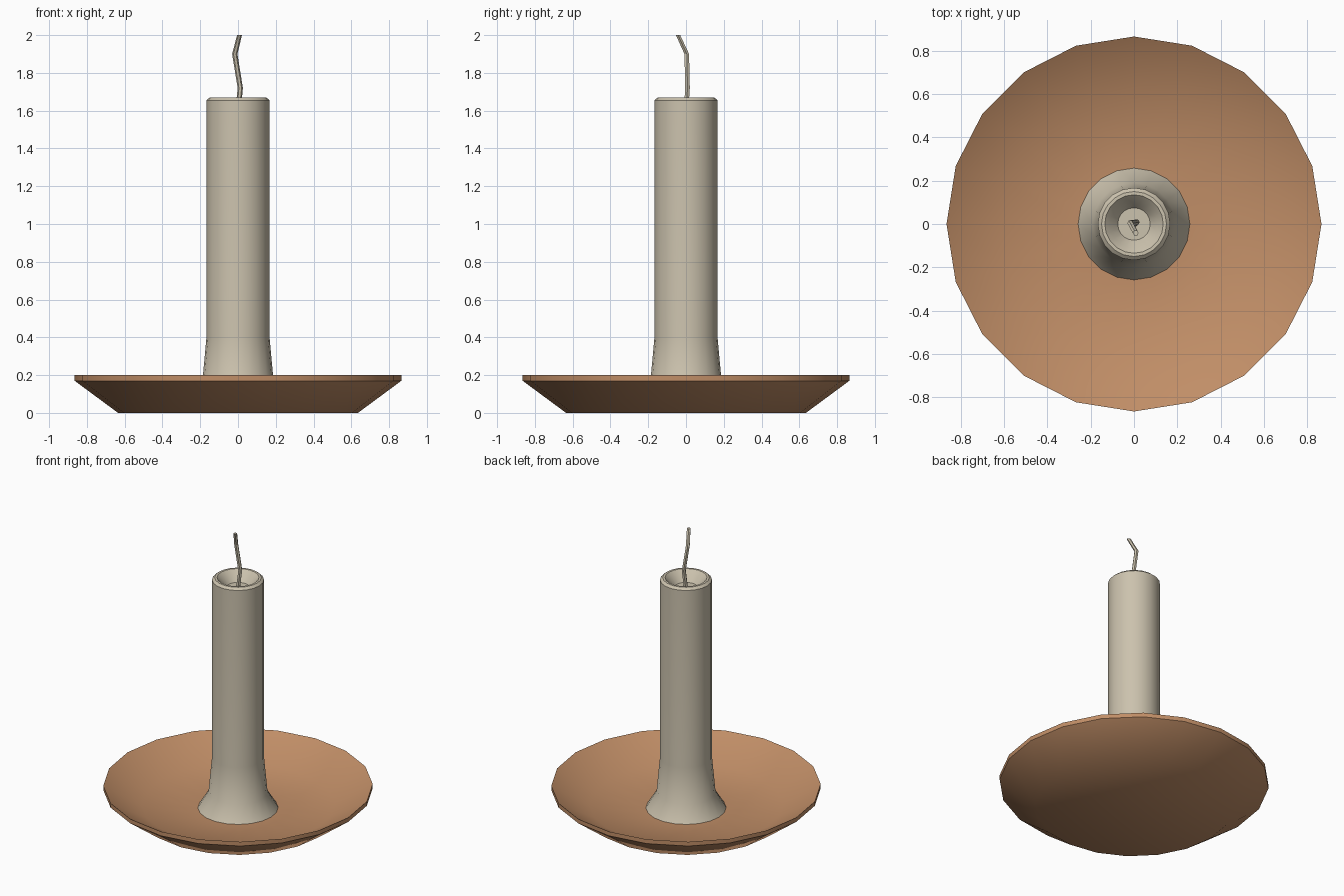
import bpy, bmesh, math
from mathutils import Vector

cube = bpy.data.objects.get("Cube")
if cube:
    bpy.data.objects.remove(cube, do_unlink=True)

SIDES = 20


def material(name, color):
    mat = bpy.data.materials.new(name)
    mat.use_nodes = True
    mat.diffuse_color = (*color, 1)
    mat.node_tree.nodes["Principled BSDF"].inputs["Base Color"].default_value = (*color, 1)
    return mat


def ring(bm, center, radius, sides):
    return [bm.verts.new(center + Vector((radius * math.cos(a), radius * math.sin(a), 0)))
            for a in (math.tau * i / sides for i in range(sides))]


def tube(name, sections, sides, mat, angle):
    """Skin a closed solid through (center, radius) sections."""
    bm = bmesh.new()
    rings = [ring(bm, Vector(c), r, sides) for c, r in sections]
    for low, high in zip(rings, rings[1:]):
        for i in range(sides):
            j = (i + 1) % sides
            bm.faces.new((low[i], low[j], high[j], high[i]))
    bm.faces.new(rings[0][::-1])
    bm.faces.new(rings[-1])
    mesh = bpy.data.meshes.new(name)
    bm.to_mesh(mesh)
    bm.free()
    mesh.materials.append(mat)
    obj = bpy.data.objects.new(name, mesh)
    bpy.context.collection.objects.link(obj)
    bpy.ops.object.select_all(action='DESELECT')
    obj.select_set(True)
    bpy.context.view_layer.objects.active = obj
    bpy.ops.object.shade_smooth_by_angle(angle=math.radians(angle))
    return obj


def lathe(name, profile, mat, angle):
    return tube(name, [((0, 0, z), r) for r, z in profile], SIDES, mat, angle)


clay = material("terracotta brown", (0.53, 0.27, 0.135))
wax = material("cream wax", (0.60, 0.54, 0.42))

# Shallow dish: underside, upright rim, then the inside down to the floor
lathe("dish", [(0.635, 0), (0.865, 0.17), (0.865, 0.20), (0.62, 0.06), (0.26, 0.04)], clay, 45)

# Candle: melted foot, shaft, rounded lip and hollow top
lathe("candle", [(0.258, 0.04), (0.19, 0.15), (0.167, 0.40), (0.167, 1.655), (0.15, 1.67),
                 (0.135, 1.67), (0.11, 1.645), (0.075, 1.60)], wax, 40)

# Bent wick
tube("wick", [((0, 0, 1.595), 0.014), ((0.012, 0.008, 1.72), 0.014),
              ((-0.017, 0.004, 1.90), 0.014), ((0.008, -0.042, 2.0), 0.013)], 6, wax, 30)
